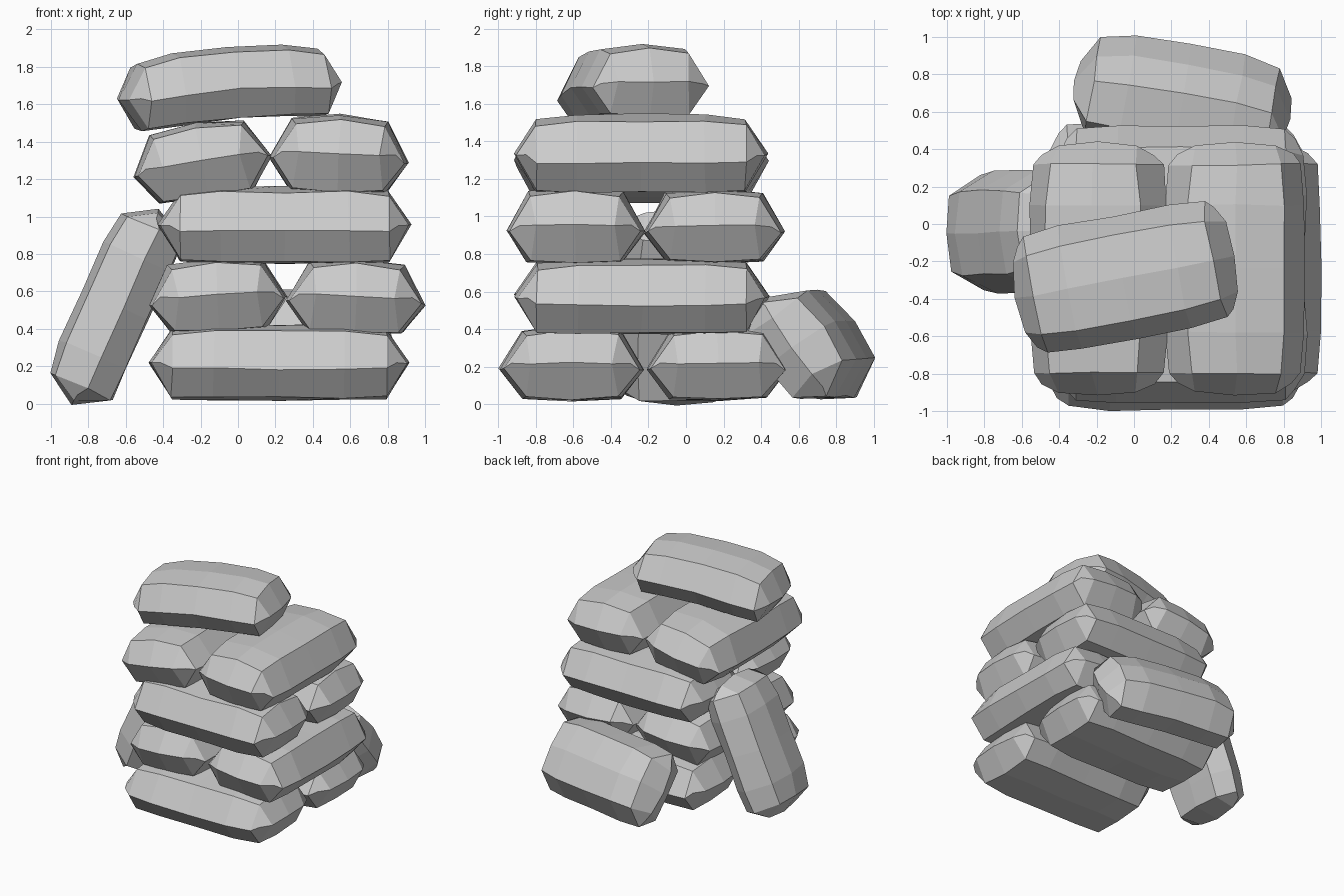
import bpy, bmesh, random
from math import radians
from mathutils import Vector, Euler

if "Cube" in bpy.data.objects:
    bpy.data.objects.remove(bpy.data.objects["Cube"])

random.seed(4)
STATIONS = [-1, -0.82, -0.5, 0, 0.5, 0.82, 1]   # along the bag
ROWS = [-1, -0.69, 0, 0.69, 1]                  # across the bag


def sandbag(name, loc, size, rot=(0, 0, 0), bend=0.0):
    """Pillow: upper and lower faceted sheets joined along a pinched seam."""
    L, W, H = (s / 2 for s in size)
    bm = bmesh.new()
    ni, nj = len(STATIONS) - 1, len(ROWS) - 1
    sheets = {}
    for side in (1, -1):
        for i, u in enumerate(STATIONS):
            for j, v in enumerate(ROWS):
                end, edge = i in (0, ni), j in (0, nj)
                if side < 0 and (end or edge):
                    sheets[side, i, j] = sheets[1, i, j]
                    continue
                x, y = u * L, v * W
                if end:                           # bowed end seam, rounded corners
                    x *= (0.9, 0.97, 1.0)[2 - abs(j - 2)]
                    y *= 0.82
                    z = 0.0
                elif edge:                        # side seam sits a little low
                    y *= 0.95 if i in (1, ni - 1) else 1
                    z = -0.17 * H
                else:
                    crown = 1.0 if j == 2 else (0.86 if side > 0 else 0.94)
                    z = side * H * crown
                    if i in (1, ni - 1):
                        z *= 0.87 if side > 0 else 0.97
                        y *= 0.92
                z -= bend * u * u
                jit = Vector([random.uniform(-0.006, 0.006) for _ in range(3)])
                sheets[side, i, j] = bm.verts.new(Vector((x, y, z)) + jit)
    for side in (1, -1):
        for i in range(ni):
            for j in range(nj):
                q = [sheets[side, a, b] for a, b in
                     ((i, j), (i + 1, j), (i + 1, j + 1), (i, j + 1))]
                bm.faces.new(q if side > 0 else q[::-1])
    mesh = bpy.data.meshes.new(name)
    bm.to_mesh(mesh)
    bm.free()
    ob = bpy.data.objects.new(name, mesh)
    ob.location = loc
    ob.rotation_euler = Euler([radians(a) for a in rot])
    bpy.context.collection.objects.link(ob)


# Alternating courses: two bags lengthwise in x, then two in y
sandbag("course_1_front", (0.22, -0.61, 0.22), (1.40, 0.77, 0.40))
sandbag("course_1_back", (0.22, 0.17, 0.22), (1.40, 0.75, 0.40))
sandbag("course_2_left", (-0.11, -0.235, 0.58), (1.36, 0.74, 0.40), (-3, 0, 90))
sandbag("course_2_right", (0.63, -0.235, 0.575), (1.36, 0.74, 0.40), (2, 0, 90))
sandbag("course_3_front", (0.25, -0.59, 0.955), (1.36, 0.74, 0.41))
sandbag("course_3_back", (0.25, 0.15, 0.95), (1.36, 0.75, 0.40))
sandbag("course_4_left", (-0.195, -0.24, 1.30), (1.36, 0.74, 0.40), (-9, 0, 90))
sandbag("course_4_right", (0.54, -0.24, 1.335), (1.36, 0.75, 0.42), (2, 0, 90))

# Loose bags: one on top, one leaning left, one slumped behind
sandbag("top_bag", (-0.05, -0.285, 1.715), (1.20, 0.67, 0.39), (0, -4.5, 11), 0.045)
sandbag("left_leaning_bag", (-0.66, -0.04, 0.52), (1.14, 0.65, 0.39), (0, -66, 2), 0.005)
sandbag("back_leaning_bag", (0.26, 0.69, 0.325), (1.18, 0.65, 0.41), (-54, 0, -10), 0.03)
